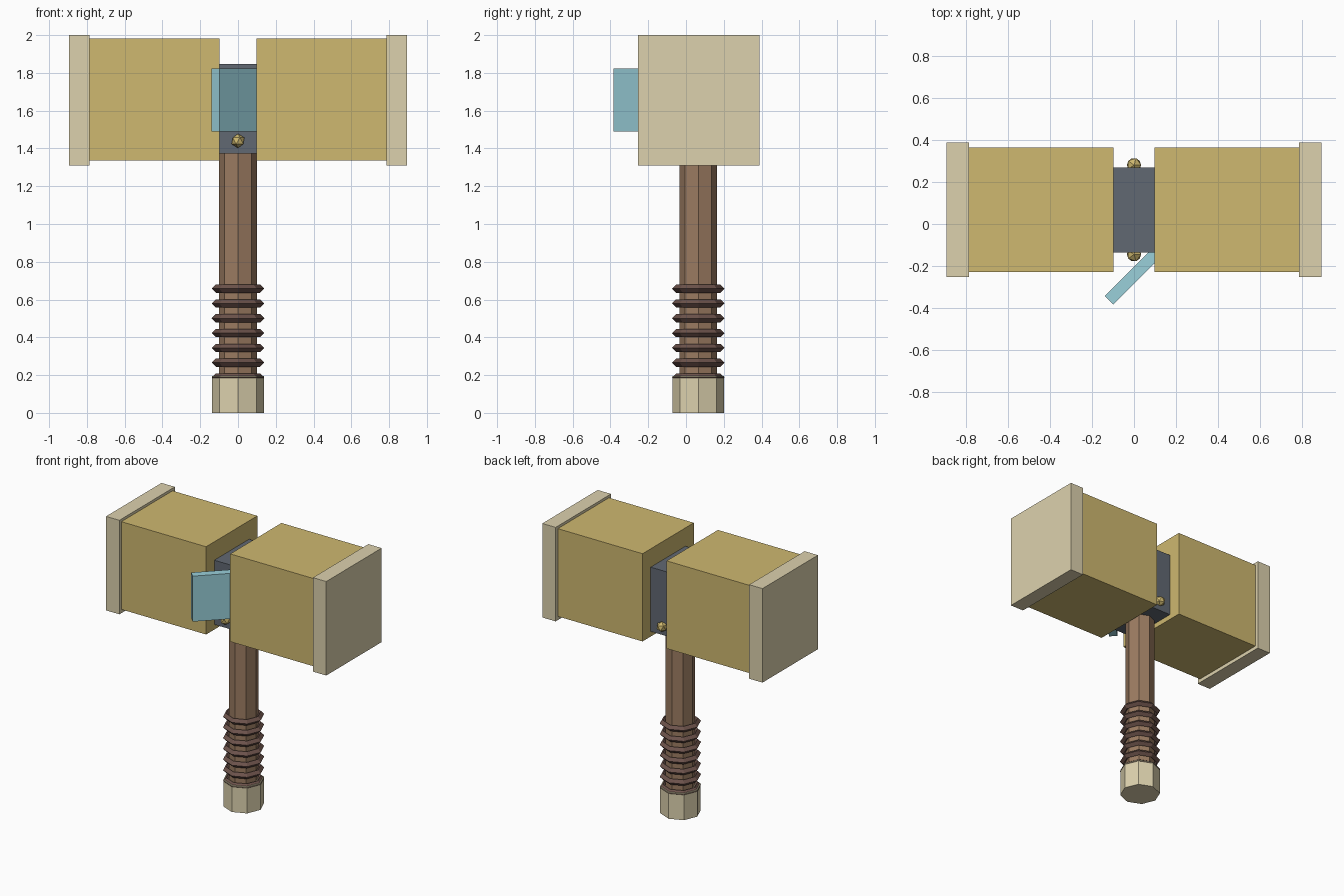
import bpy, bmesh
from math import radians, cos, sin, pi

if "Cube" in bpy.data.objects:
    bpy.data.objects.remove(bpy.data.objects["Cube"])

CY = 0.065  # head and handle axis in y


def material(name, rgb):
    m = bpy.data.materials.new(name)
    m.diffuse_color = (*rgb, 1)
    m.use_nodes = True
    m.node_tree.nodes["Principled BSDF"].inputs["Base Color"].default_value = m.diffuse_color
    return m


GOLD = material("gold", (0.62, 0.48, 0.16))
CREAM = material("cream", (0.72, 0.64, 0.42))
WOOD = material("wood", (0.33, 0.20, 0.12))
LEATHER = material("leather", (0.15, 0.085, 0.07))
STEEL = material("steel", (0.12, 0.14, 0.17))
BLUE = material("blue", (0.32, 0.63, 0.70))


def finish(name, mat):
    o = bpy.context.object
    o.name = name
    o.data.materials.append(mat)
    return o


def box(name, loc, size, mat, rz=0):
    bpy.ops.mesh.primitive_cube_add(size=1, location=loc, rotation=(0, 0, rz))
    bpy.context.object.scale = size
    return finish(name, mat)


def octagon(name, r, z0, z1, mat):
    bpy.ops.mesh.primitive_cylinder_add(vertices=8, radius=r, depth=z1 - z0,
                                        location=(0, CY, (z0 + z1) / 2))
    return finish(name, mat)


# Hammer head: two blocks with end plates, joined by a steel core
for side, s in (("left", -1), ("right", 1)):
    box(side + "_head_block", (s * 0.442, 0.067, 1.659), (0.688, 0.594, 0.644), GOLD)
    box(side + "_striking_plate", (s * 0.84, 0.068, 1.655), (0.108, 0.643, 0.69), CREAM)
box("steel_core", (0, 0.067, 1.61), (0.196, 0.404, 0.472), STEEL)

# Hinged panel standing open at 45 degrees
w = 0.335
d = w / 2 * cos(pi / 4)
box("hinged_panel", (-0.119 + d, -0.364 + d, 1.657), (w, 0.058, 0.334), BLUE, radians(45))

# Faceted studs on front and back of the core
for name, y in (("front_stud", -0.145), ("back_stud", 0.281)):
    bpy.ops.mesh.primitive_ico_sphere_add(subdivisions=1, radius=0.038,
                                          location=(0, y, 1.44))
    finish(name, GOLD)

# Handle and pommel
octagon("handle", 0.1, 0.15, 1.39, WOOD)
octagon("pommel", 0.137, 0, 0.196, CREAM)

# Grip rings
for i in range(7):
    bpy.ops.mesh.primitive_torus_add(major_segments=8, minor_segments=4,
                                     major_radius=0.117, minor_radius=0.022,
                                     location=(0, CY, 0.187 + i * 0.0785))
    finish("grip_ring_%d" % (i + 1), LEATHER)
